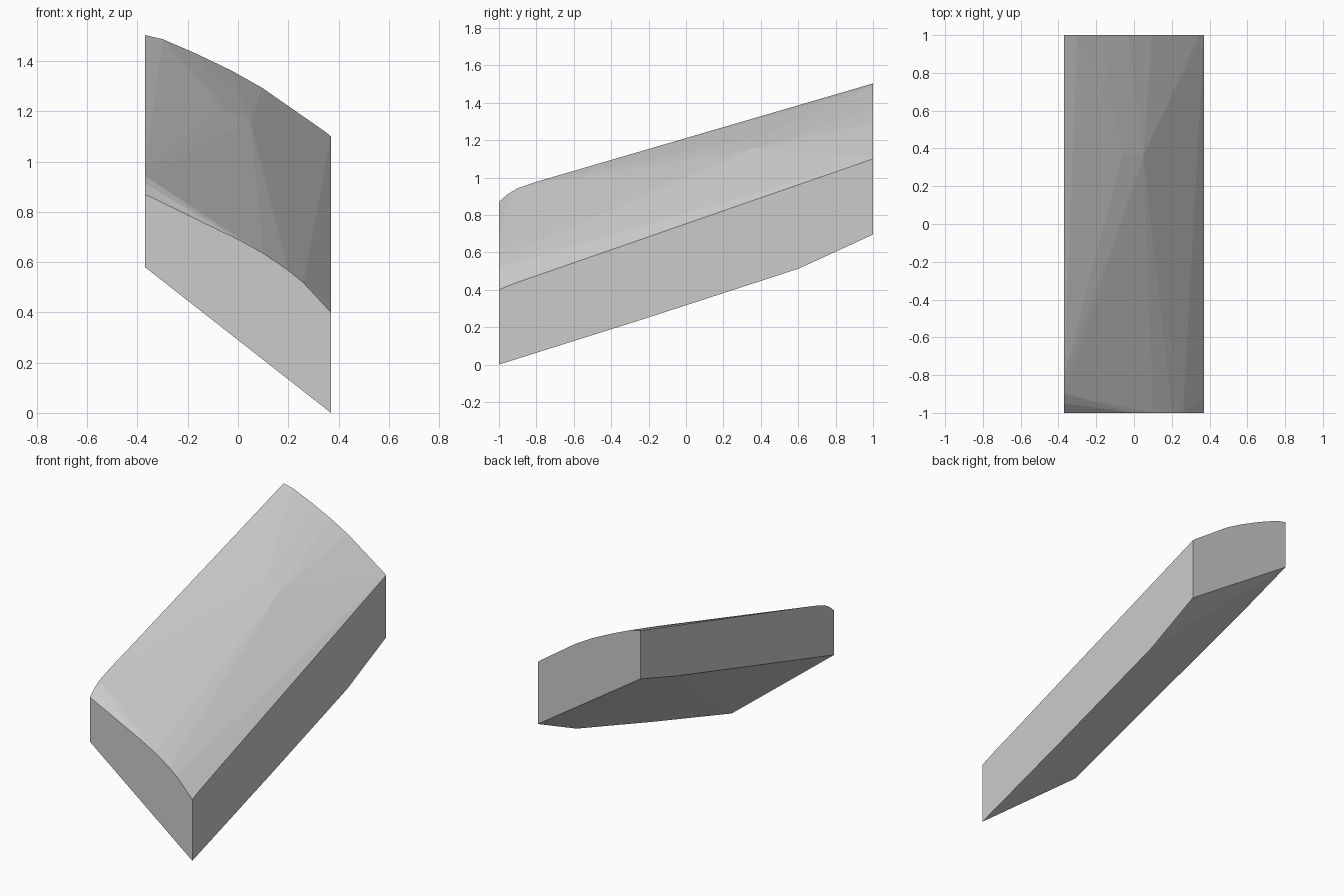
import bpy
import bmesh

cube = bpy.data.objects.get("Cube")
if cube:
    bpy.data.objects.remove(cube, do_unlink=True)

W = 0.37  # half width
L = 1.0   # half length

# Crowned top edges of the two end faces (x, z)
front_top = [(-W, 0.87), (0.0, 0.69), (0.1, 0.635), (0.2, 0.567), (0.26, 0.518), (W, 0.4)]
back_top = [(-W, 1.503), (-0.3, 1.487), (-0.17, 1.431), (-0.03, 1.364),
            (0.095, 1.294), (0.345, 1.12), (W, 1.1)]

# Lower edges and rounded front corner of the two long sides (y, z)
right_side = [(-L, 0), (-0.2, 0.252), (0.6, 0.512), (L, 0.695), (-0.92, 0.433)]
left_side = [(-L, 0.58), (0.62, 1.062), (L, 1.187), (-0.95, 0.913), (-0.9, 0.943), (-0.8, 0.977)]

# Two crown points on the upper surface
crown = [(-0.06, 0.37, 1.21), (0.05, 0.36, 1.155)]

points = [(x, -L, z) for x, z in front_top]
points += [(x, L, z) for x, z in back_top]
points += [(W, y, z) for y, z in right_side]
points += [(-W, y, z) for y, z in left_side]
points += crown

# Convex sloping slab
bm = bmesh.new()
for p in points:
    bm.verts.new(p)
bmesh.ops.convex_hull(bm, input=bm.verts[:])
bmesh.ops.delete(bm, geom=[v for v in bm.verts if not v.link_faces], context='VERTS')
bmesh.ops.dissolve_limit(bm, angle_limit=0.002, verts=bm.verts[:], edges=bm.edges[:])
bmesh.ops.recalc_face_normals(bm, faces=bm.faces[:])

mesh = bpy.data.meshes.new("sloping_slab")
bm.to_mesh(mesh)
bm.free()
slab = bpy.data.objects.new("sloping_slab", mesh)
bpy.context.scene.collection.objects.link(slab)

# Plain grey
grey = bpy.data.materials.new("plain_grey")
grey.use_nodes = True
colour = (0.6, 0.6, 0.6, 1)
grey.diffuse_color = colour
for node in grey.node_tree.nodes:
    if node.type == 'BSDF_PRINCIPLED':
        node.inputs["Base Color"].default_value = colour
mesh.materials.append(grey)
